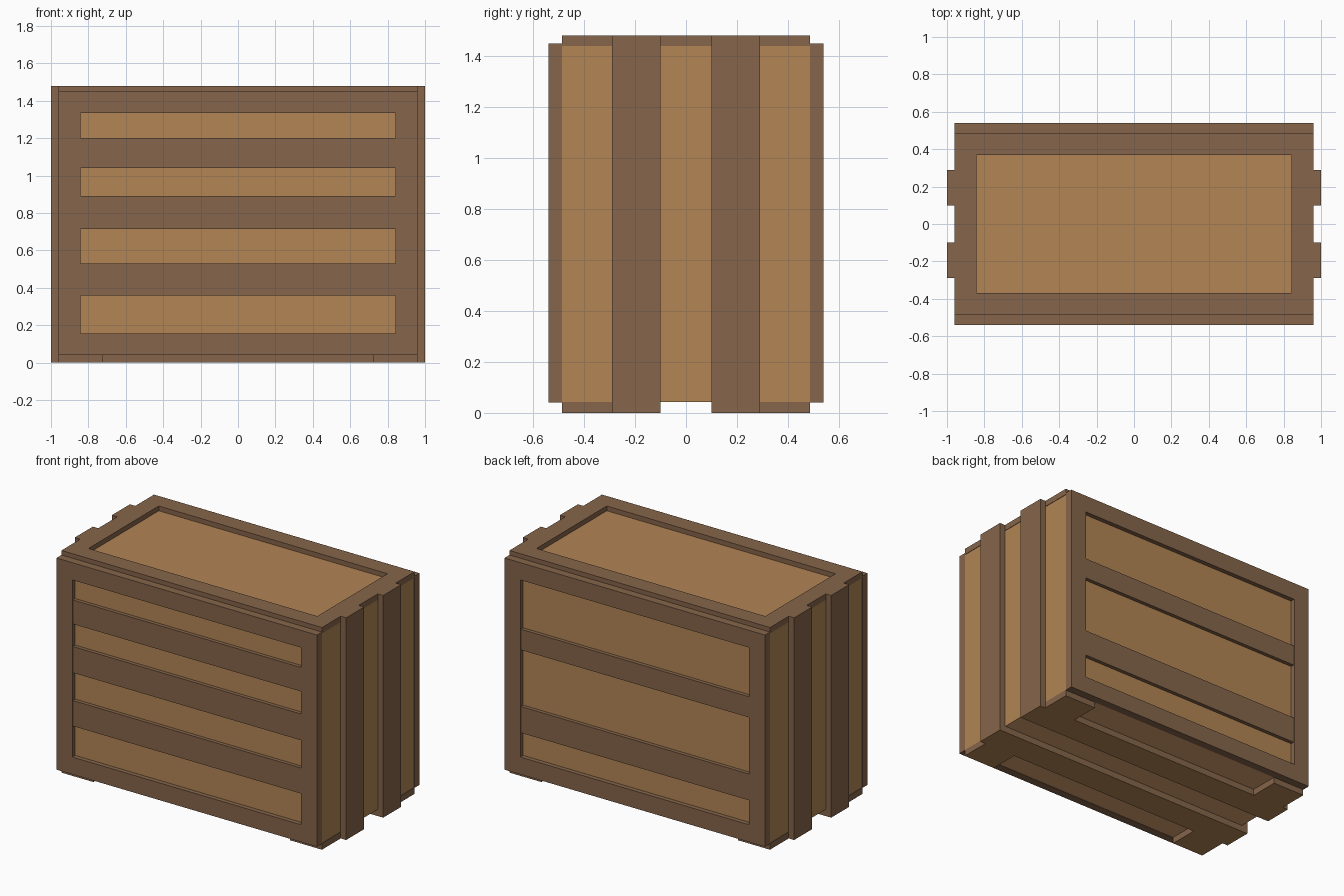
import bpy, bmesh

if "Cube" in bpy.data.objects:
    bpy.data.objects.remove(bpy.data.objects["Cube"])


def material(name, color):
    m = bpy.data.materials.new(name)
    m.diffuse_color = (*color, 1)
    m.use_nodes = True
    m.node_tree.nodes["Principled BSDF"].inputs["Base Color"].default_value = m.diffuse_color
    return m


light = material("light wood", (0.445, 0.235, 0.089))
dark = material("dark wood", (0.238, 0.130, 0.069))
pale = material("pale underside wood", (0.70, 0.36, 0.17))


def finish(bm, name, mat, under=None):
    bmesh.ops.recalc_face_normals(bm, faces=bm.faces)
    bm.normal_update()
    # Undersides may have their own colour
    for f in bm.faces:
        f.material_index = 1 if under and f.normal.z < -0.5 else 0
    mesh = bpy.data.meshes.new(name)
    bm.to_mesh(mesh)
    bm.free()
    mesh.materials.append(mat)
    if under:
        mesh.materials.append(under)
    ob = bpy.data.objects.new(name, mesh)
    bpy.context.collection.objects.link(ob)
    return ob


def box(name, x, y, z, mat, under=None):
    bm = bmesh.new()
    bmesh.ops.create_cube(bm, size=1)
    for v in bm.verts:
        v.co = [r[0] if c < 0 else r[1] for c, r in zip(v.co, (x, y, z))]
    return finish(bm, name, mat, under)


def frame(name, outer, inner, d0, d1, place, mat):
    """Rectangular frame; outer and inner are (u0, u1, v0, v1)."""
    def rect(r, d):
        u0, u1, v0, v1 = r
        return [bm.verts.new(place(*p)) for p in
                ((u0, v0, d), (u1, v0, d), (u1, v1, d), (u0, v1, d))]
    bm = bmesh.new()
    rings = [rect(outer, d0), rect(outer, d1), rect(inner, d1), rect(inner, d0)]
    for i, a in enumerate(rings):
        b = rings[(i + 1) % 4]
        for k in range(4):
            n = (k + 1) % 4
            bm.faces.new((a[k], a[n], b[n], b[k]))
    return finish(bm, name, mat)


# Plank body behind all the trim
box("crate_body", (-0.957, 0.957), (-0.51, 0.51), (0.042, 1.448), light, pale)

# Front and back frames
for side, s in (("front", -1), ("back", 1)):
    frame(side + "_frame", (-0.96, 0.96, 0.04, 1.45), (-0.843, 0.843, 0.155, 1.335),
          0.487, 0.54, lambda u, v, d: (u, s * d, v), dark)

# Horizontal slats: three in front, two at the back
slats = {"front": [(0.36, 0.53), (0.715, 0.89), (1.04, 1.20)],
         "back": [(0.315, 0.49), (0.867, 1.005)]}
for side, s in (("front", -1), ("back", 1)):
    for i, z in enumerate(slats[side]):
        box(f"{side}_slat_{i + 1}", (-0.85, 0.85), sorted((s * 0.50, s * 0.535)), z, dark)

# Lid frame
frame("lid_frame", (-0.96, 0.96, -0.487, 0.487), (-0.843, 0.843, -0.37, 0.37),
      1.44, 1.48, lambda u, v, d: (u, v, d), dark)

for sy, depth in ((-1, "front"), (1, "back")):
    # Vertical battens on both ends
    y = sorted((sy * 0.10, sy * 0.29))
    for sx, side in ((-1, "left"), (1, "right")):
        box(f"{side}_{depth}_batten", sorted((sx * 0.96, sx * 1.0)), y, (0, 1.48), dark, light)
        # Corner feet next to the runner
        box(f"{side}_{depth}_foot", sorted((sx * 0.725, sx * 0.96)),
            sorted((sy * 0.29, sy * 0.487)), (0, 0.042), dark, light)
    # Long runner underneath
    box(f"{depth}_runner", (-0.96, 0.96), y, (0, 0.042), dark, light)
